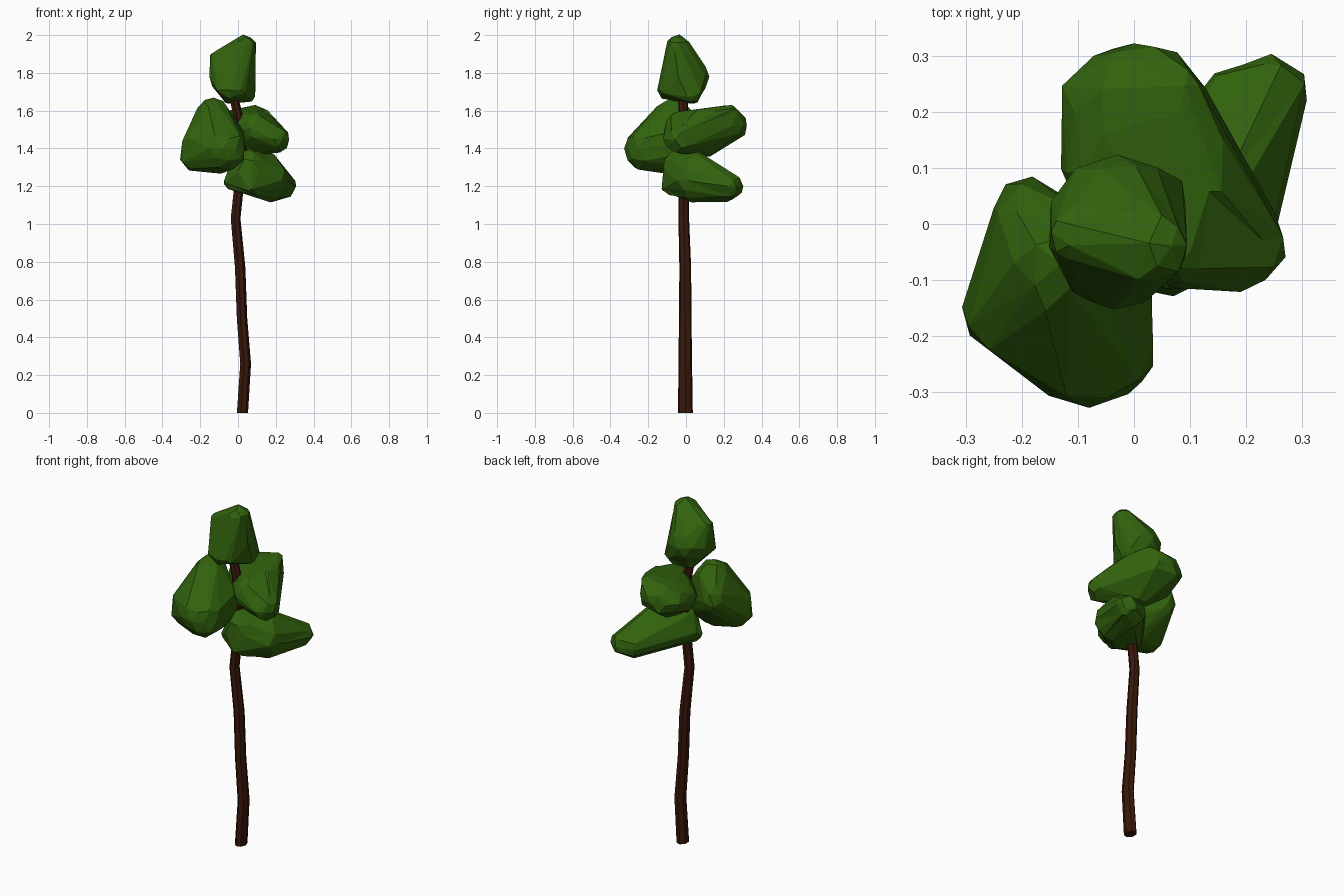
import bpy, bmesh, math, random
from mathutils import Vector

random.seed(4)


def material(name, color):
    m = bpy.data.materials.new(name)
    m.diffuse_color = (*color, 1)
    return m


BARK = material("bark", (0.042, 0.009, 0.003))
LEAF = material("leaf", (0.031, 0.122, 0.004))


def add_object(name, bm, mat):
    bmesh.ops.recalc_face_normals(bm, faces=bm.faces)
    mesh = bpy.data.meshes.new(name)
    bm.to_mesh(mesh)
    bm.free()
    mesh.materials.append(mat)
    ob = bpy.data.objects.new(name, mesh)
    bpy.context.collection.objects.link(ob)
    return ob


def trunk(name, path, sides=7):
    # Bent tapering pole: rings along (x, y, z, rx, ry)
    bm = bmesh.new()
    rings = []
    for x, y, z, rx, ry in path:
        rings.append([bm.verts.new((x + rx * math.cos(a), y + ry * math.sin(a), z))
                      for a in (2 * math.pi * i / sides for i in range(sides))])
    for lo, hi in zip(rings, rings[1:]):
        for i in range(sides):
            j = (i + 1) % sides
            bm.faces.new((lo[i], lo[j], hi[j], hi[i]))
    bm.faces.new(rings[0][::-1])
    bm.faces.new(rings[-1])
    return add_object(name, bm, BARK)


def clump(name, lobes):
    # Faceted foliage: hull around several ellipsoid lobes (centre, radii)
    bm = bmesh.new()
    for x, y, z, rx, ry, rz in lobes:
        made = bmesh.ops.create_icosphere(bm, subdivisions=2, radius=1)["verts"]
        for v in made:
            v.co = Vector((x + rx * v.co.x, y + ry * v.co.y, z + rz * v.co.z))
    hull = bmesh.new()
    pts = [hull.verts.new(v.co) for v in bm.verts]
    bm.free()
    bmesh.ops.convex_hull(hull, input=pts)
    bmesh.ops.delete(hull, geom=[v for v in hull.verts if not v.link_faces], context='VERTS')
    # Slight uneven dents
    hull.normal_update()
    for v in hull.verts:
        v.co += v.normal * random.uniform(-0.009, 0.006)
    ob = add_object(name, hull, LEAF)
    dec = ob.modifiers.new("facets", 'DECIMATE')
    dec.ratio = 0.6
    return ob


# Trunk
trunk("trunk", [
    (0.022, -0.003, 0.00, 0.031, 0.040),
    (0.039, -0.004, 0.26, 0.030, 0.037),
    (0.020, -0.004, 0.50, 0.029, 0.034),
    (0.010, -0.004, 0.77, 0.029, 0.032),
    (-0.014, -0.012, 1.03, 0.027, 0.029),
    (0.004, -0.012, 1.20, 0.027, 0.028),
    (0.020, -0.012, 1.42, 0.027, 0.028),
    (0.000, -0.014, 1.57, 0.027, 0.027),
    (-0.030, -0.014, 1.70, 0.024, 0.024),
])

# Top foliage
clump("top_foliage", [
    (-0.03, 0.00, 1.78, 0.125, 0.130, 0.12),
    (0.03, -0.04, 1.925, 0.070, 0.070, 0.075),
    (-0.09, -0.02, 1.86, 0.060, 0.060, 0.07),
    (-0.03, -0.10, 1.71, 0.080, 0.055, 0.05),
    (0.05, 0.03, 1.70, 0.050, 0.060, 0.06),
    (-0.03, 0.01, 1.675, 0.060, 0.060, 0.04),
])

# Front left foliage
clump("front_left_foliage", [
    (-0.08, -0.22, 1.40, 0.125, 0.11, 0.12),
    (-0.24, -0.15, 1.39, 0.070, 0.09, 0.12),
    (-0.13, -0.07, 1.56, 0.100, 0.10, 0.11),
    (-0.18, 0.01, 1.48, 0.080, 0.07, 0.10),
    (-0.03, -0.08, 1.43, 0.065, 0.06, 0.13),
    (-0.11, -0.12, 1.33, 0.100, 0.08, 0.065),
])

# Back right foliage
clump("back_right_foliage", [
    (0.00, 0.20, 1.52, 0.13, 0.13, 0.09),
    (0.19, -0.03, 1.45, 0.08, 0.09, 0.075),
    (0.08, 0.20, 1.58, 0.05, 0.09, 0.055),
    (0.10, -0.05, 1.50, 0.07, 0.07, 0.09),
    (0.05, 0.08, 1.43, 0.10, 0.10, 0.08),
    (-0.06, 0.12, 1.50, 0.08, 0.08, 0.08),
    (0.13, 0.10, 1.57, 0.04, 0.10, 0.05),
])

# Low right foliage
clump("low_right_foliage", [
    (0.06, -0.03, 1.28, 0.10, 0.10, 0.12),
    (-0.03, -0.03, 1.23, 0.045, 0.05, 0.05),
    (0.07, -0.07, 1.20, 0.06, 0.06, 0.05),
    (0.17, 0.03, 1.23, 0.10, 0.09, 0.11),
    (0.16, 0.06, 1.30, 0.06, 0.07, 0.08),
    (0.18, 0.21, 1.19, 0.06, 0.07, 0.07),
    (0.245, 0.24, 1.20, 0.06, 0.06, 0.07),
])
